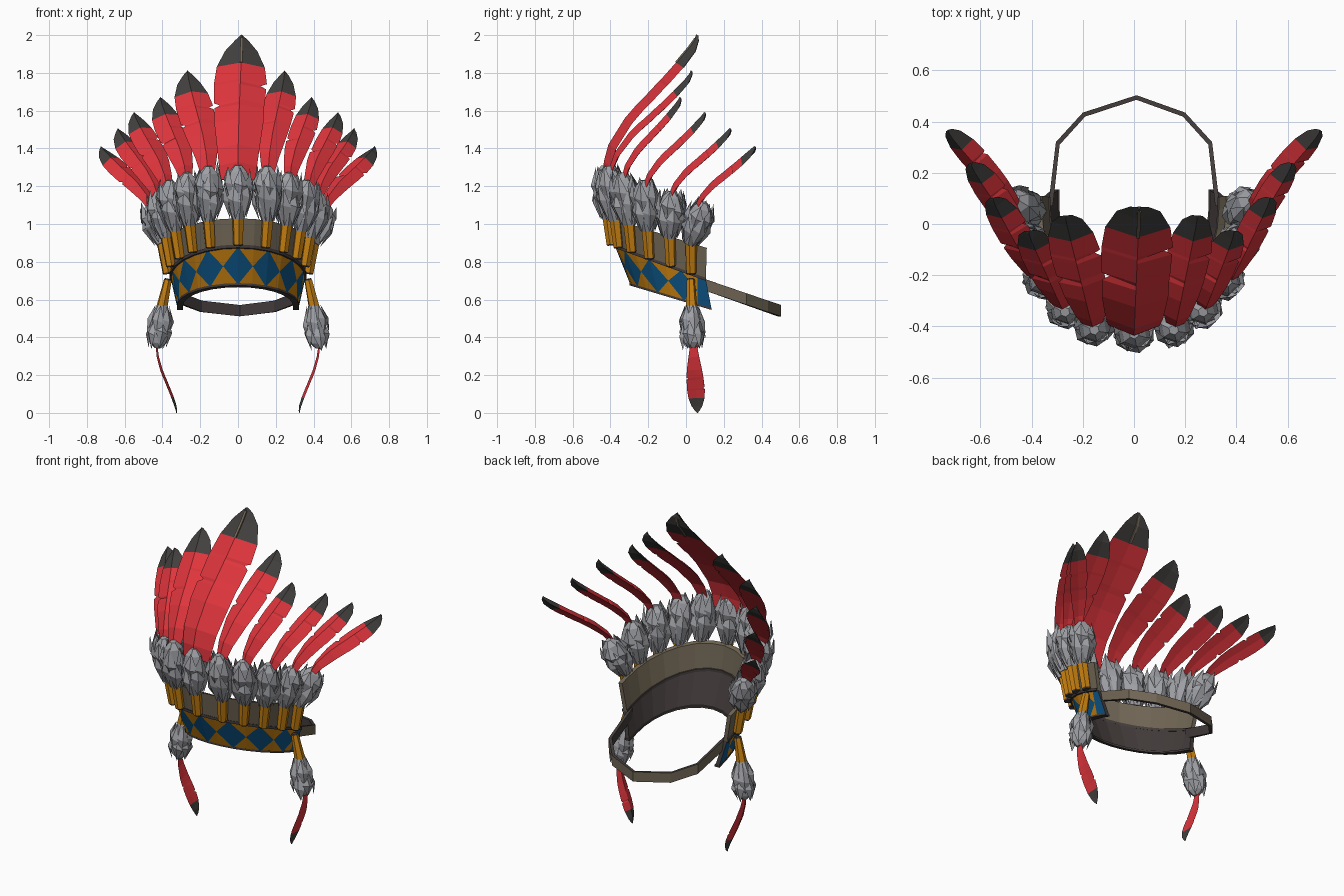
import bpy, bmesh, math, random
from mathutils import Vector as V

if "Cube" in bpy.data.objects:
    bpy.data.objects.remove(bpy.data.objects["Cube"])

random.seed(4)
COLORS = {
    "red": (0.74, 0.036, 0.046), "charcoal": (0.055, 0.052, 0.05),
    "grey": (0.345, 0.35, 0.375), "orange": (0.57, 0.215, 0.005),
    "blue": (0.004, 0.09, 0.235), "leather": (0.16, 0.13, 0.088),
    "dark_brown": (0.055, 0.045, 0.043),
}
MATS = {}
for n, c in COLORS.items():
    MATS[n] = bpy.data.materials.new(n)
    MATS[n].diffuse_color = (*c, 1)


class Part:
    """Collects coloured faces and turns them into one object."""
    def __init__(self, name, *mats):
        self.name, self.mats, self.bm = name, mats, bmesh.new()

    def face(self, pts, mat=0):
        f = self.bm.faces.new([self.bm.verts.new(p) for p in pts])
        f.material_index = mat

    def done(self, recalc=False):
        bmesh.ops.remove_doubles(self.bm, verts=self.bm.verts, dist=0.0004)
        if recalc:
            bmesh.ops.recalc_face_normals(self.bm, faces=self.bm.faces)
        me = bpy.data.meshes.new(self.name)
        self.bm.to_mesh(me)
        self.bm.free()
        for m in self.mats:
            me.materials.append(MATS[m])
        bpy.context.collection.objects.link(bpy.data.objects.new(self.name, me))


def skin(part, rings, mats, cap=True):
    """Joins successive closed rings; mats(i, j) picks the colour."""
    n = len(rings[0])
    for i in range(len(rings) - 1):
        for j in range(n):
            k = (j + 1) % n
            part.face([rings[i][j], rings[i][k], rings[i+1][k], rings[i+1][j]], mats(i, j))
    if cap:
        part.face(rings[0][::-1], mats(0, 0))
        part.face(rings[-1], mats(len(rings) - 2, 0))


def frame(d):
    d = d.normalized()
    u = d.cross(V((0.31, 0.9, 0.2))).normalized()
    return u, d.cross(u)


# Band outline: x radius, front y, front z, slope, straight end length
LEVELS = [(0.32, -0.295, 0.68, 0.30, 0.075), (0.355, -0.375, 0.88, 0.36, 0.045),
          (0.385, -0.395, 1.03, 0.31, 0.05)]
YC = 0.06


def band(deg, level, off=0.0):
    rx, yf, zf, slope, end = LEVELS[level]
    a = math.radians(max(-90, min(90, deg)))
    x = (rx + off) * math.sin(a)
    y = YC - (YC - yf + off) * math.cos(a)
    if abs(deg) > 90:                      # straight ends behind the curve
        y += end
    return V((x, y, zf - slope * (y - yf)))


# Patterned lower band and plain upper band
edges = [-90, -67, -41, -13.5, 13.5, 41, 67, 90]
cols = [-91]
low = Part("patterned_band", "orange", "blue", "dark_brown")
for a, b in zip(edges, edges[1:]):
    m = (a + b) / 2
    cols += [a, m]
    bl, bm_, br = (band(t, 0) for t in (a, m, b))
    tl, tm, tr = (band(t, 1) for t in (a, m, b))
    l, r, c = (bl + tl) / 2, (br + tr) / 2, (bm_ + tm) / 2
    for tri in ((bl, bm_, l), (bm_, br, r), (r, tr, tm), (tm, tl, l)):
        low.face(tri, 0)
    for tri in ((bm_, r, c), (r, tm, c), (tm, l, c), (l, bm_, c)):
        low.face(tri, 1)
cols += [90, 91]
for a, b in ((-91, -90), (90, 91)):        # blue end panels
    low.face([band(a, 0), band(b, 0), band(b, 1), band(a, 1)], 1)
T = -0.025
up = Part("upper_band", "leather", "dark_brown")
for a, b in zip(cols, cols[1:]):
    low.face([band(b, 0, T), band(a, 0, T), band(a, 1, T), band(b, 1, T)], 2)
    up.face([band(a, 1), band(b, 1), band(b, 2), band(a, 2)])
    up.face([band(b, 1, T), band(a, 1, T), band(a, 2, T), band(b, 2, T)])
    up.face([band(a, 2), band(b, 2), band(b, 2, T), band(a, 2, T)])
for s in (-91, 91):                        # closed ends
    low.face([band(s, 0), band(s, 1), band(s, 1, T), band(s, 0, T)], 2)
    up.face([band(s, 1), band(s, 2), band(s, 2, T), band(s, 1, T)])
low.done()
up.done()

# Dark trims along the lower edge and the seam
for name, lv, h, o in (("lower_trim", 0, 0.006, 0.003), ("seam_trim", 1, 0.008, 0.008)):
    p = Part(name, "dark_brown")
    hz = V((0, 0, h))
    skin(p, [[band(t, lv, o) - hz, band(t, lv, o) + hz,
              band(t, lv, T - 0.004) + hz, band(t, lv, T - 0.004) - hz] for t in cols], lambda i, j: 0)
    p.done(True)

# Strap around the back of the head
half = [(0.335, 0.07), (0.305, 0.32), (0.20, 0.435)]
path = half + [(0.01, 0.503)] + [(-x, y) for x, y in half[::-1]]
rings = []
for x, y in path:
    out = V((x, y - 0.1, 0)).normalized() * 0.018
    dz = V((0, 0, -0.06))
    o = V((x, y, 0.715 - 0.34 * (y - 0.08)))
    rings.append([o, o + dz, o + dz - out, o - out])
p = Part("back_strap", "leather", "dark_brown")
skin(p, rings, lambda i, j: 0 if j == 0 else 1)
p.done(True)


def tube(name, a, b, r0, r1):
    """Six-sided wrapped quill with dark ends."""
    u, v = frame(b - a)
    p = Part(name, "orange", "dark_brown")
    rings = []
    for t, k in ((0, 0.85), (0.05, 1), (0.95, 1), (1, 0.85)):
        r = (r0 + (r1 - r0) * t) * k
        rings.append([a.lerp(b, t) + (u * math.cos(q) + v * math.sin(q)) * r
                      for q in (math.tau * i / 6 for i in range(6))])
    skin(p, rings, lambda i, j: 0 if i == 1 else 1)
    p.done(True)


def fluff(name, a, b, r):
    """Down tuft: slim core wrapped in two layers of broad pointed leaves."""
    d = b - a
    u, v = frame(d)
    p = Part(name, "grey")

    def at(t, q, k):
        return a + d * t + (u * math.cos(q) + v * math.sin(q)) * r * k
    skin(p, [[at(t, math.tau * i / 6, k) for i in range(6)]
             for t, k in ((0, 0.45), (0.25, 0.8), (0.6, 0.88), (0.85, 0.65), (0.97, 0.25))],
         lambda i, j: 0)
    for t0, t1, turn in ((0.25, 1.01, 0.0), (0.0, 0.74, 0.5)):
        for i in range(6):
            q = math.tau * (i + turn) / 6 + random.uniform(-0.12, 0.12)
            e = t1 + random.uniform(-0.1, 0.03)
            m = t0 + (e - t0) * random.uniform(0.45, 0.6)
            base, tip = at(t0, q, 0.55), at(e, q, random.uniform(0.55, 0.9) + 0.2 * (t0 == 0))
            ridge = at(m, q, 1.08)
            left, right = at(m + 0.05, q - 0.55, 0.97), at(m - 0.03, q + 0.55, 0.97)
            for tri in ((base, right, ridge), (base, ridge, left),
                        (ridge, right, tip), (ridge, tip, left)):
                p.face(tri)
    p.done()


# Feather stations: position, left width, right width, backward sweep
STATIONS = [(0, .32, .32, 0), (.1, .44, .43, -.05), (.22, .6, .6, -.085), (.40, .86, .84, -.085),
            (.50, .95, .93, -.065), (.52, .74, .93, -.058), (.535, .97, .95, -.052),
            (.64, 1, .98, -.025), (.66, 1, .76, -.02), (.675, 1, 1, -.014),
            (.79, .92, .9, .012), (.9, .62, .6, .026), (.97, .25, .25, .015), (1, .04, .04, 0)]


def feather(name, a, b, w, axis, sweep, fill=0.0, thick=0.02, shaft=False):
    """Bent V-shaped blade with nicked edges and a dark tip."""
    d = b - a
    n = d.normalized()
    side = (axis - n * axis.dot(n)).normalized()
    front = side.cross(n).normalized()
    back = V((d.x, d.y, 0)).normalized() * d.length * sweep
    rings, core = [], []
    for t, l, r, s in STATIONS:
        c = a + d * t + back * s
        if t < 0.45:                       # broader root on the large feather
            l, r = l + (1 - l) * fill, r + (1 - r) * fill
        f = front * thick * min(1, 0.25 + l)
        rings.append([c - side * w * l - f * 0.7, c + f, c + side * w * r - f * 0.7, c - f * 0.5])
        e = side * 0.007
        core.append([c + f * 1.2 - e, c + f * 1.2 + e, c - f * 0.8 + e, c - f * 0.8 - e])
    p = Part(name, "red", "charcoal", "leather")
    skin(p, rings, lambda i, j: 1 if i >= 10 else 0)
    if shaft:                              # thin shaft showing on the tip
        skin(p, core[10:13], lambda i, j: 2)
    p.done(True)


# Crown: band angle, feather base, feather tip, down tip, half width
CROWN = [
    (0, (0, -0.415, 1.24), (0.02, 0.06, 2.0), (0, -0.43, 1.32), 0.14),
    (23, (0.16, -0.40, 1.24), (0.257, 0.03, 1.81), (0.155, -0.415, 1.315), 0.092),
    (40, (0.275, -0.33, 1.20), (0.40, -0.03, 1.67), (0.27, -0.345, 1.28), 0.074),
    (56, (0.375, -0.22, 1.16), (0.54, 0.10, 1.59), (0.365, -0.225, 1.24), 0.066),
    (72, (0.425, -0.085, 1.12), (0.625, 0.235, 1.505), (0.425, -0.075, 1.18), 0.060),
    (86, (0.455, 0.055, 1.07), (0.725, 0.365, 1.41), (0.465, 0.10, 1.12), 0.056),
]
for i, (deg, fb, ft, dt, w) in enumerate(CROWN):
    for s, tag in ((1, "right"), (-1, "left")) if i else ((1, "centre"),):
        flip = V((s, 1, 1))
        base, tip = V(fb) * flip, V(ft) * flip
        if 0 < i < 5:                      # slight lean to the left
            tip.x -= 0.01
            w2 = w * (0.93 if s > 0 else 1.07)
        else:
            w2 = w
        a, b = band(deg * s, 1, 0.018), band(deg * s, 2, 0.016)
        top = a.lerp(b, 1.08)
        tube(f"quill_{tag}_{i}", a, top, 0.027, 0.032)
        end = V(dt) * flip
        fluff(f"down_{tag}_{i}", top - (end - top).normalized() * 0.02, end, 0.078)
        feather(f"feather_{tag}_{i}", base, tip, w2, V((1, 0, 0)), 1.0,
                0.0 if i else 0.5, 0.02 if i else 0.028, i == 0)

# Side pendants
for s, tag in ((1, "right"), (-1, "left")):
    tube(f"pendant_quill_{tag}", V((s * 0.37, 0.025, 0.71)), V((s * 0.405, 0.03, 0.55)), 0.021, 0.031)
    fluff(f"pendant_down_{tag}", V((s * 0.40, 0.03, 0.57)), V((s * 0.428, 0.035, 0.335)), 0.066)
    feather(f"pendant_feather_{tag}", V((s * 0.43, 0.04, 0.38)), V((s * 0.325, 0.06, 0.0)),
            0.047, V((0, 1, 0)), 0.5, 0.0, 0.008)

for m in bpy.data.materials:
    if m.users and not m.is_grease_pencil:
        m.use_nodes = True
        m.node_tree.nodes["Principled BSDF"].inputs["Base Color"].default_value = m.diffuse_color
